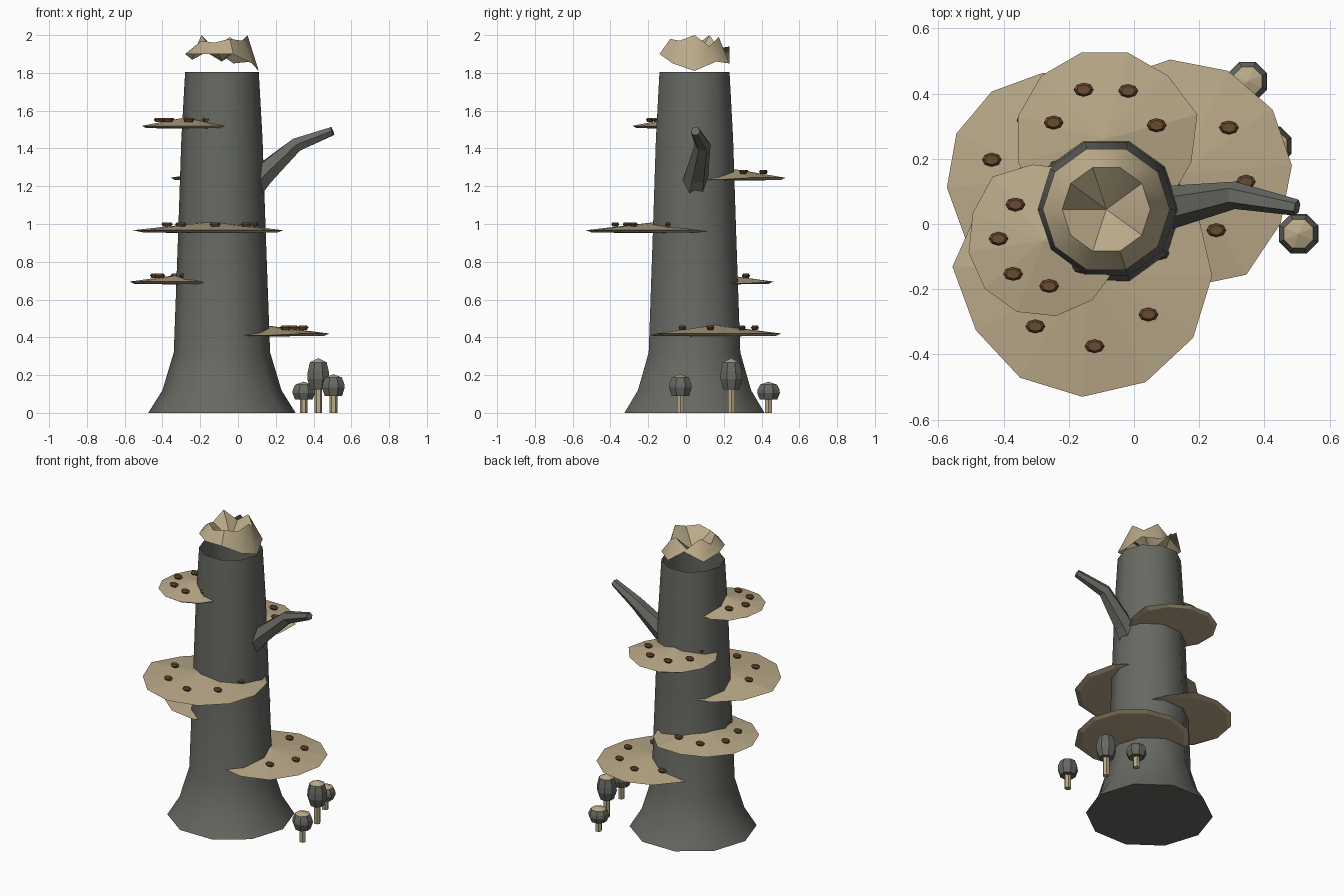
import bpy, bmesh, math
from mathutils import Vector

if "Cube" in bpy.data.objects:
    bpy.data.objects.remove(bpy.data.objects["Cube"])


def material(name, rgb):
    m = bpy.data.materials.new(name)
    m.diffuse_color = (*rgb, 1)
    m.use_nodes = True
    m.node_tree.nodes["Principled BSDF"].inputs["Base Color"].default_value = m.diffuse_color
    return m


BARK = material("grey bark", (0.135, 0.14, 0.122))
TAN = material("pale wood", (0.49, 0.40, 0.25))
BROWN = material("brown spot", (0.14, 0.07, 0.03))
CX, CY = -0.085, 0.045          # trunk axis


def polar(cx, cy, r, deg, z):
    a = math.radians(deg)
    return (cx + r * math.cos(a), cy + r * math.sin(a), z)


def loft(name, rings, mats, start=None, end=None, smooth=None, top_mat_from=None):
    """Skin a list of rings; start/end are None (open), 'cap' or an apex point."""
    bm = bmesh.new()
    loops = [[bm.verts.new(p) for p in ring] for ring in rings]
    n = len(loops[0])
    for k, (a, b) in enumerate(zip(loops, loops[1:])):
        for i in range(n):
            j = (i + 1) % n
            bm.faces.new((a[i], a[j], b[j], b[i]))
    for loop, close, last in ((loops[0], start, False), (loops[-1], end, True)):
        if close is None:
            continue
        if close == 'cap':
            new = [bm.faces.new(loop)]
        else:
            apex = bm.verts.new(close)
            new = [bm.faces.new((loop[i], loop[(i + 1) % n], apex)) for i in range(n)]
        if last and len(mats) > 1:
            for f in new:
                f.material_index = 1
    bmesh.ops.recalc_face_normals(bm, faces=bm.faces)
    me = bpy.data.meshes.new(name)
    bm.to_mesh(me)
    bm.free()
    for m in mats:
        me.materials.append(m)
    ob = bpy.data.objects.new(name, me)
    bpy.context.collection.objects.link(ob)
    if smooth:
        bpy.ops.object.select_all(action='DESELECT')
        ob.select_set(True)
        bpy.context.view_layer.objects.active = ob
        bpy.ops.object.shade_smooth_by_angle(angle=math.radians(smooth))
    return ob


def circle(cx, cy, r, z, n, a0=0):
    return [polar(cx, cy, r, a0 + 360 * i / n, z) for i in range(n)]


# Trunk: flared ten-sided tube, open at the broken top
profile = [(0.39, 0), (0.315, 0.12), (0.255, 0.32), (0.232, 0.95),
           (0.215, 1.45), (0.195, 1.805)]
loft("trunk", [circle(CX, CY, r, z, 10) for r, z in profile], [BARK],
     start='cap', smooth=40)

# Splintered crown: jagged skirt and rim around a sunken middle
skirt_z = [1.81, 1.86, 1.85, 1.94, 1.87, 1.90, 1.90, 1.90, 1.90, 1.85]
rim_z = [2.0, 1.94, 1.99, 1.93, 2.0, 1.94, 1.97, 1.96, 1.98, 1.97]
loft("broken_crown",
     [[polar(CX, CY, 0.195, 36 * i, z) for i, z in enumerate(skirt_z)],
      [polar(CX, CY, 0.135, 36 * i, z) for i, z in enumerate(rim_z)]],
     [TAN], end=(CX, CY, 1.86), smooth=35)

# Branch: bent, tapering six-sided tube
path = [((0.05, 0.04, 1.17), 0.075), ((0.13, 0.055, 1.26), 0.064),
        ((0.31, 0.088, 1.42), 0.042), ((0.5, 0.05, 1.492), 0.025)]
rings = []
for k, (p, r) in enumerate(path):
    p = Vector(p)
    d = (Vector(path[min(k + 1, 3)][0]) - Vector(path[max(k - 1, 0)][0])).normalized()
    side = d.cross(Vector((0, 0, 1))).normalized()
    up = side.cross(d)
    rings.append([p + r * (side * math.cos(i * math.pi / 3) + up * math.sin(i * math.pi / 3))
                  for i in range(6)])
loft("branch", rings, [BARK], start='cap', end='cap')


# Shelf fungi: thin shallow discs with a corner, and five spots on the outer arc
def shelf(k, cx, cy, z, r, corner):
    rim, under = [], []
    for i in range(12):
        a = corner + 30 * i
        grow = 1.07 if i == 0 else 1.0
        drop = 0.0 if i < 8 else 0.01        # the side sunk in the trunk is lower
        rim.append(polar(cx, cy, r * grow, a, z - drop))
        under.append(polar(cx, cy, r * 0.92, a, z - 0.012))
    loft(f"shelf_{k}", [under, rim], [TAN],
         start=(cx, cy, z - 0.016), end=(cx, cy, z + 0.045))
    for s in range(5):
        x, y, _ = polar(cx, cy, 0.6 * r, corner + 49 * s, 0)
        zs = z + 0.032

        def oval(scale, dz):
            return [(x + 0.03 * scale * math.cos(t * math.pi / 4),
                     y + 0.021 * scale * math.sin(t * math.pi / 4), zs + dz) for t in range(8)]
        loft(f"shelf_{k}_spot_{s + 1}",
             [oval(0.7, -0.012), oval(1, 0), oval(0.7, 0.01)], [BROWN],
             start='cap', end='cap')


for k, args in enumerate([(0.135, 0.155, 0.42, 0.35, -56),
                          (-0.25, 0.14, 0.695, 0.325, 65),
                          (-0.145, -0.145, 0.967, 0.385, 178),
                          (-0.09, 0.26, 1.245, 0.275, 15),
                          (-0.275, -0.05, 1.52, 0.235, 129)], 1):
    shelf(k, *args)


# Mushrooms: six-sided stem, eight-sided grey cap with a pale tip
def mushroom(k, x, y, base, cap, tip):
    loft(f"mushroom_stem_{k}", [circle(x, y, 0.021, 0, 6), circle(x, y, 0.021, base + 0.02, 6)],
         [TAN], start='cap', end='cap')
    loft(f"mushroom_cap_{k}", [circle(x, y, r, z, 8, 22.5) for r, z in cap], [BARK, TAN],
         start='cap', end=(x, y, tip))


mushroom(1, 0.425, 0.24, 0.125, [(0.045, 0.125), (0.063, 0.18), (0.06, 0.22), (0.048, 0.268)], 0.29)
mushroom(2, 0.505, -0.03, 0.09, [(0.05, 0.09), (0.065, 0.135), (0.062, 0.155), (0.048, 0.188)], 0.205)
mushroom(3, 0.348, 0.437, 0.07, [(0.05, 0.07), (0.065, 0.105), (0.062, 0.125), (0.048, 0.15)], 0.165)
